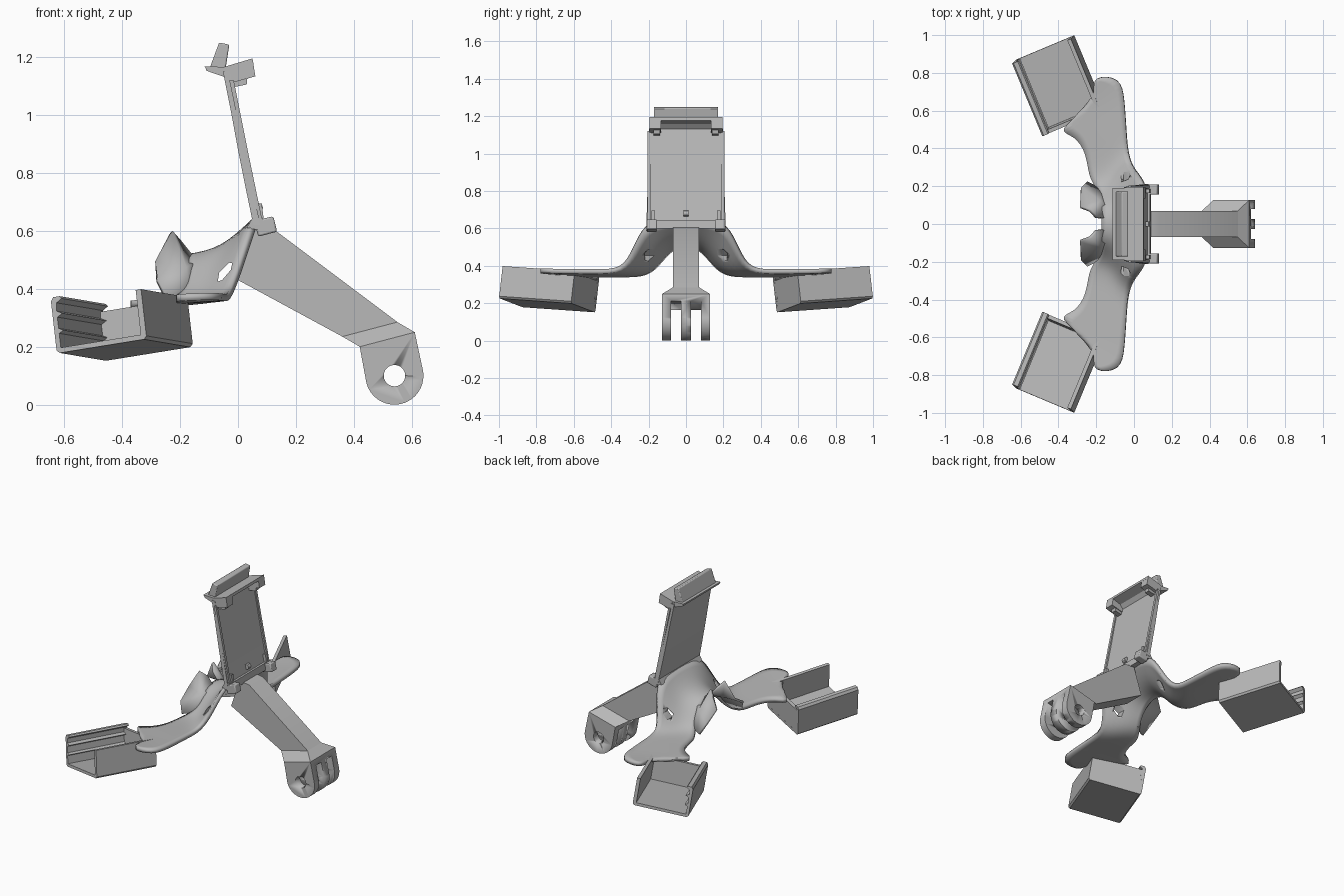
import bpy, bmesh, math
from mathutils import Vector

old = bpy.data.objects.get("Cube")
if old:
    bpy.data.objects.remove(old, do_unlink=True)

GREY = (0.48, 0.48, 0.48, 1)
mat = bpy.data.materials.new("plain grey")
mat.use_nodes = True
mat.diffuse_color = GREY
mat.node_tree.nodes["Principled BSDF"].inputs["Base Color"].default_value = GREY


def make(name, verts, faces, mirror=False, angle=30):
    """Mesh object with consistent normals, optionally mirrored across y."""
    mesh = bpy.data.meshes.new(name)
    mesh.from_pydata([tuple(v) for v in verts], [], faces)
    bm = bmesh.new()
    bm.from_mesh(mesh)
    bmesh.ops.recalc_face_normals(bm, faces=bm.faces)
    bm.to_mesh(mesh)
    bm.free()
    mesh.materials.append(mat)
    ob = bpy.data.objects.new(name, mesh)
    bpy.context.collection.objects.link(ob)
    if mirror:
        m = ob.modifiers.new("mirror", 'MIRROR')
        m.use_axis = (False, True, False)
    bpy.ops.object.select_all(action='DESELECT')
    ob.select_set(True)
    bpy.context.view_layer.objects.active = ob
    bpy.ops.object.shade_smooth_by_angle(angle=math.radians(angle))
    return ob


def loft(name, first, second, mirror=False):
    """Solid between two matching outlines."""
    n = len(first)
    faces = [tuple(range(n)), tuple(range(n, 2 * n))]
    faces += [(i, (i + 1) % n, n + (i + 1) % n, n + i) for i in range(n)]
    return make(name, list(first) + list(second), faces, mirror)


def prism(name, profile, y0, y1, mirror=False):
    """Side (x, z) profile extruded in y."""
    return loft(name, [(x, y0, z) for x, z in profile],
                [(x, y1, z) for x, z in profile], mirror)


def disc(cx, cz, r, start=0, end=360, n=24):
    return [(cx + r * math.cos(math.radians(a)), cz + r * math.sin(math.radians(a)))
            for a in (start + (end - start) * i / n for i in range(n + (end - start < 360)))]


def cut(target, cutter):
    cutter.hide_render = True
    cutter.display_type = 'WIRE'
    cutter.hide_set(True)
    b = target.modifiers.new("cut", 'BOOLEAN')
    b.object = cutter
    b.solver = 'EXACT'


def soften(ob, width):
    b = ob.modifiers.new("bevel", 'BEVEL')
    b.width = width
    b.segments = 2
    b.limit_method = 'ANGLE'


# Support arm and its flare into the hinge
top_line, low_line = [(0.36, 0.235), (0.55, 0.285)], [(0.42, 0.2), (0.61, 0.25)]
prism("support_arm", [(0.0, 0.43), (0.06, 0.61), (0.13, 0.6), top_line[1], top_line[0]], -0.07, 0.07)


def ring(line, half):
    (xa, za), (xb, zb) = line
    return [(xa, -half, za), (xa, half, za), (xb, half, zb), (xb, -half, zb)]


loft("hinge_flare", ring(top_line, 0.07), ring(low_line, 0.127))

# Three-pronged hinge with a pin hole
hinge = prism("hinge_prongs", [low_line[0], low_line[1]] + disc(0.54, 0.1, 0.1, 14, -166), -0.127, 0.127)
slot = [(0.38, 0.152), (0.68, 0.228), (0.7, -0.05), (0.38, -0.05)]
for side in (-1, 1):
    cut(hinge, prism("slot_cutter", slot, side * 0.027, side * 0.08))
cut(hinge, prism("pin_hole_cutter", disc(0.54, 0.1, 0.037), -0.2, 0.2))

# Tall back plate, gently bowed and narrowing upward
spine = [(0.065, 0.62), (0.04, 0.74), (0.012, 0.88), (-0.012, 1.01), (-0.04, 1.15)]
sections = []
for i, (x, z) in enumerate(spine):
    w = 0.212 - 0.004 * i
    sections += [(x - 0.012, -w, z), (x - 0.012, w, z), (x + 0.012, w, z), (x + 0.012, -w, z)]
quads = [(0, 1, 2, 3), tuple(range(len(sections) - 4, len(sections)))]
for i in range(len(spine) - 1):
    quads += [(4 * i + k, 4 * i + (k + 1) % 4, 4 * i + 4 + (k + 1) % 4, 4 * i + 4 + k) for k in range(4)]
make("back_plate", sections, quads)
prism("plate_rim", [(0.07, 0.63), (0.02, 0.88), (-0.03, 1.12), (-0.015, 1.12), (0.033, 0.88), (0.085, 0.63)],
      0.188, 0.205, True)

# Clip on top of the back plate
prism("clip_base", [(-0.115, 1.168), (-0.108, 1.152), (-0.03, 1.125), (0.0, 1.165), (-0.04, 1.165)], -0.19, 0.19)
soften(prism("clip_blade", [(-0.1, 1.155), (-0.065, 1.25), (-0.03, 1.242), (-0.045, 1.145)], -0.172, 0.172), 0.005)
prism("clip_shelf", [(-0.05, 1.165), (0.05, 1.195), (0.053, 1.178), (-0.045, 1.145)], -0.193, 0.193)
prism("clip_lug", [(-0.04, 1.168), (0.05, 1.195), (0.06, 1.133), (-0.025, 1.11)], 0.135, 0.195, True)
prism("clip_stop", [(-0.02, 1.115), (0.032, 1.125), (0.03, 1.105), (-0.02, 1.095)], 0.14, 0.175, True)

# Lower hooks and centre peg
hook = prism("lower_hook", [(0.055, 0.635), (0.122, 0.65), (0.135, 0.597), (0.07, 0.58)], 0.155, 0.21, True)
soften(hook, 0.006)
prism("hook_tab", [(0.06, 0.64), (0.06, 0.69), (0.082, 0.695), (0.088, 0.645)], 0.165, 0.185, True)
prism("centre_peg", disc(0.07, 0.68, 0.016, n=12), -0.014, 0.014)
prism("lower_sill", [(0.03, 0.61), (0.05, 0.645), (0.085, 0.645), (0.09, 0.6)], -0.21, 0.21)

# Saddle that sweeps down and out into two flat side arms
rows = [
    [(0.06, 0, 0.635), (-0.05, 0, 0.535), (-0.17, 0, 0.515)],
    [(0.06, 0.12, 0.635), (-0.06, 0.1, 0.515), (-0.17, 0.08, 0.495)],
    [(0.055, 0.22, 0.625), (-0.08, 0.18, 0.43), (-0.17, 0.14, 0.42)],
    [(0.01, 0.28, 0.48), (-0.1, 0.23, 0.37), (-0.2, 0.19, 0.37)],
    [(-0.03, 0.34, 0.37), (-0.12, 0.3, 0.355), (-0.24, 0.25, 0.35)],
    [(-0.04, 0.48, 0.37), (-0.14, 0.43, 0.36), (-0.25, 0.37, 0.35)],
    [(-0.05, 0.66, 0.37), (-0.17, 0.56, 0.36), (-0.31, 0.47, 0.35)],
    [(-0.07, 0.78, 0.375), (-0.18, 0.63, 0.36), (-0.42, 0.49, 0.345)],
    [(-0.22, 0.785, 0.37), (-0.21, 0.7, 0.365), (-0.22, 0.62, 0.355)],
]
grid = [p for r in rows for p in r]
faces = [(3 * i + k, 3 * i + k + 1, 3 * i + k + 4, 3 * i + k + 3) for i in range(len(rows) - 1) for k in (0, 1)]
saddle = make("saddle_and_side_arms", grid, faces, True, 50)
sub = saddle.modifiers.new("smooth", 'SUBSURF')
sub.levels = sub.render_levels = 2
thick = saddle.modifiers.new("thickness", 'SOLIDIFY')
thick.thickness = 0.024
thick.offset = 0

# Slanted vents through the saddle flanks
vent = [(-0.07, 0.425), (-0.065, 0.455), (-0.03, 0.49), (-0.02, 0.488), (-0.025, 0.465), (-0.055, 0.43)]
for side in (-1, 1):
    cut(saddle, prism("vent_cutter", vent, side * 0.1, side * 0.35))

# Upright fins behind the saddle
fin = [(-0.18, 0.12, 0.47), (-0.16, 0.03, 0.51), (-0.2, 0.035, 0.56), (-0.23, 0.07, 0.597), (-0.285, 0.09, 0.49),
       (-0.28, 0.19, 0.43), (-0.25, 0.22, 0.37), (-0.17, 0.18, 0.38), (-0.155, 0.1, 0.48)]
fins = make("rear_fin", fin, [(0, i, i % 8 + 1) for i in range(1, 9)], True, 60)
thick = fins.modifiers.new("thickness", 'SOLIDIFY')
thick.thickness = 0.015
thick.offset = 0

# Tilted side trays: ribbed channel, open at the outer end
corner = Vector((-0.465, 0.485, 0.15))
across, along, up = Vector((0.31, 0.13, 0.05)), Vector((-0.16, 0.385, 0.027)), Vector((-0.02, -0.02, 0.175))


def tray_part(name, profile, v0, v1):
    ends = [[corner + across * u + along * v + up * w for u, w in profile] for v in (v0, v1)]
    return loft(name, ends[0], ends[1], True)


channel = [(0.03, 0), (0.97, 0), (1, 0.06), (1, 0.98), (0.94, 0.98), (0.94, 0.1), (0.05, 0.1),
           (0.05, 0.38), (0.1, 0.43), (0.05, 0.48), (0.05, 0.7), (0.11, 0.76), (0.05, 0.82),
           (0.06, 0.98), (0.12, 1.05), (0.1, 1.1), (0.03, 1.1), (0, 1.02), (0, 0.06)]
tray_part("tray_channel", channel, 0, 1)
tray_part("tray_end_wall", [(0.02, 0.02), (0.98, 0.02), (0.98, 0.95), (0.02, 0.95)], 0.001, 0.05)
